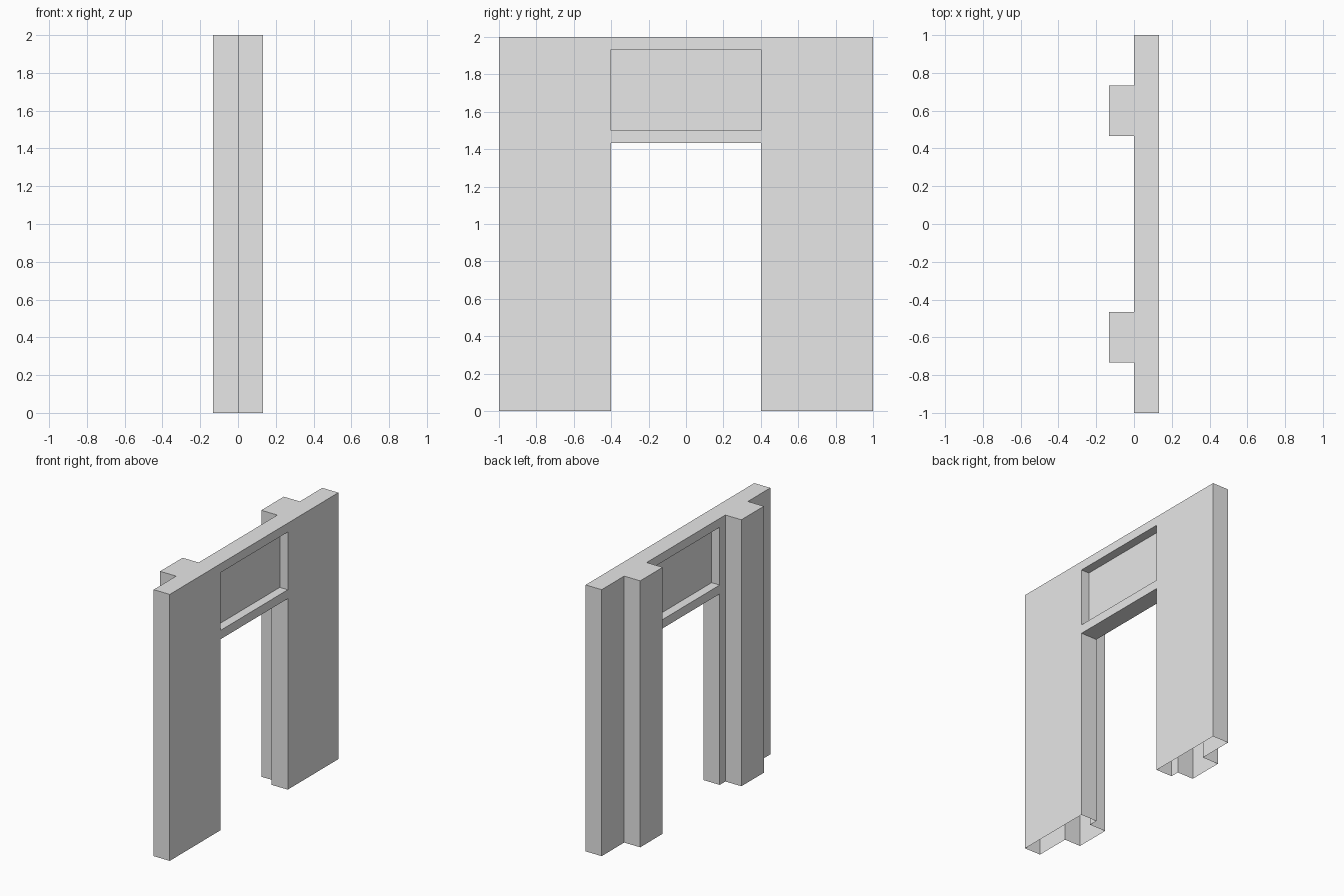
import bpy
import bmesh

default = bpy.data.objects.get("Cube")
if default:
    bpy.data.objects.remove(default, do_unlink=True)

U = 2 / 15                      # module: wall thickness and pilaster depth
HEIGHT, HALF_WIDTH = 2.0, 1.0
OPENING = 3 * U                 # half width of doorway and window
DOOR_TOP, SILL, WINDOW_TOP = 10.75 * U, 11.25 * U, 14.5 * U
PILASTER_IN, PILASTER_OUT = 3.5 * U, 5.5 * U

grey = bpy.data.materials.new("plain grey")
grey.use_nodes = True
grey.diffuse_color = (0.8, 0.8, 0.8, 1)
grey.node_tree.nodes["Principled BSDF"].inputs["Base Color"].default_value = grey.diffuse_color


def make_object(name, bm):
    bmesh.ops.recalc_face_normals(bm, faces=bm.faces)
    mesh = bpy.data.meshes.new(name)
    bm.to_mesh(mesh)
    bm.free()
    mesh.materials.append(grey)
    obj = bpy.data.objects.new(name, mesh)
    bpy.context.collection.objects.link(obj)
    return obj


def prism(name, outline, bottom, top):
    """Extrude a plan outline upwards."""
    bm = bmesh.new()
    base = bm.faces.new([bm.verts.new((x, y, bottom)) for x, y in outline])
    grown = bmesh.ops.extrude_face_region(bm, geom=[base], use_keep_orig=True)["geom"]
    verts = [v for v in grown if isinstance(v, bmesh.types.BMVert)]
    bmesh.ops.translate(bm, verts=verts, vec=(0, 0, top - bottom))
    return make_object(name, bm)


def cut_through(target, name, bottom, top):
    """Cut an opening through the wall along x."""
    plan = [(-1, -OPENING), (1, -OPENING), (1, OPENING), (-1, OPENING)]
    cutter = prism(name, plan, bottom, top)
    cutter.hide_render = True
    mod = target.modifiers.new(name, 'BOOLEAN')
    mod.operation, mod.solver, mod.object = 'DIFFERENCE', 'EXACT', cutter
    bpy.context.view_layer.objects.active = target
    bpy.ops.object.modifier_apply(modifier=mod.name)
    bpy.data.objects.remove(cutter, do_unlink=True)


# Wall with two pilasters on its rear side
half = [(0, PILASTER_IN), (-U, PILASTER_IN), (-U, PILASTER_OUT),
        (0, PILASTER_OUT), (0, HALF_WIDTH), (U, HALF_WIDTH)]
plan = half + [(x, -y) for x, y in reversed(half)]
wall = prism("door_wall", plan, 0, HEIGHT)
cut_through(wall, "doorway_cutter", -1, DOOR_TOP)
cut_through(wall, "window_cutter", SILL, WINDOW_TOP)

# The legs are hollow and open underneath
bm = bmesh.new()
bm.from_mesh(wall.data)
feet = [f for f in bm.faces if all(abs(v.co.z) < 1e-4 for v in f.verts)]
bmesh.ops.delete(bm, geom=feet, context='FACES')
bm.to_mesh(wall.data)
bm.free()

# Thin panel in the middle of the upper window
bm = bmesh.new()
bm.faces.new([bm.verts.new((U / 2, y, z)) for y, z in (
    (-OPENING, SILL), (OPENING, SILL), (OPENING, WINDOW_TOP), (-OPENING, WINDOW_TOP))])
make_object("window_panel", bm)
